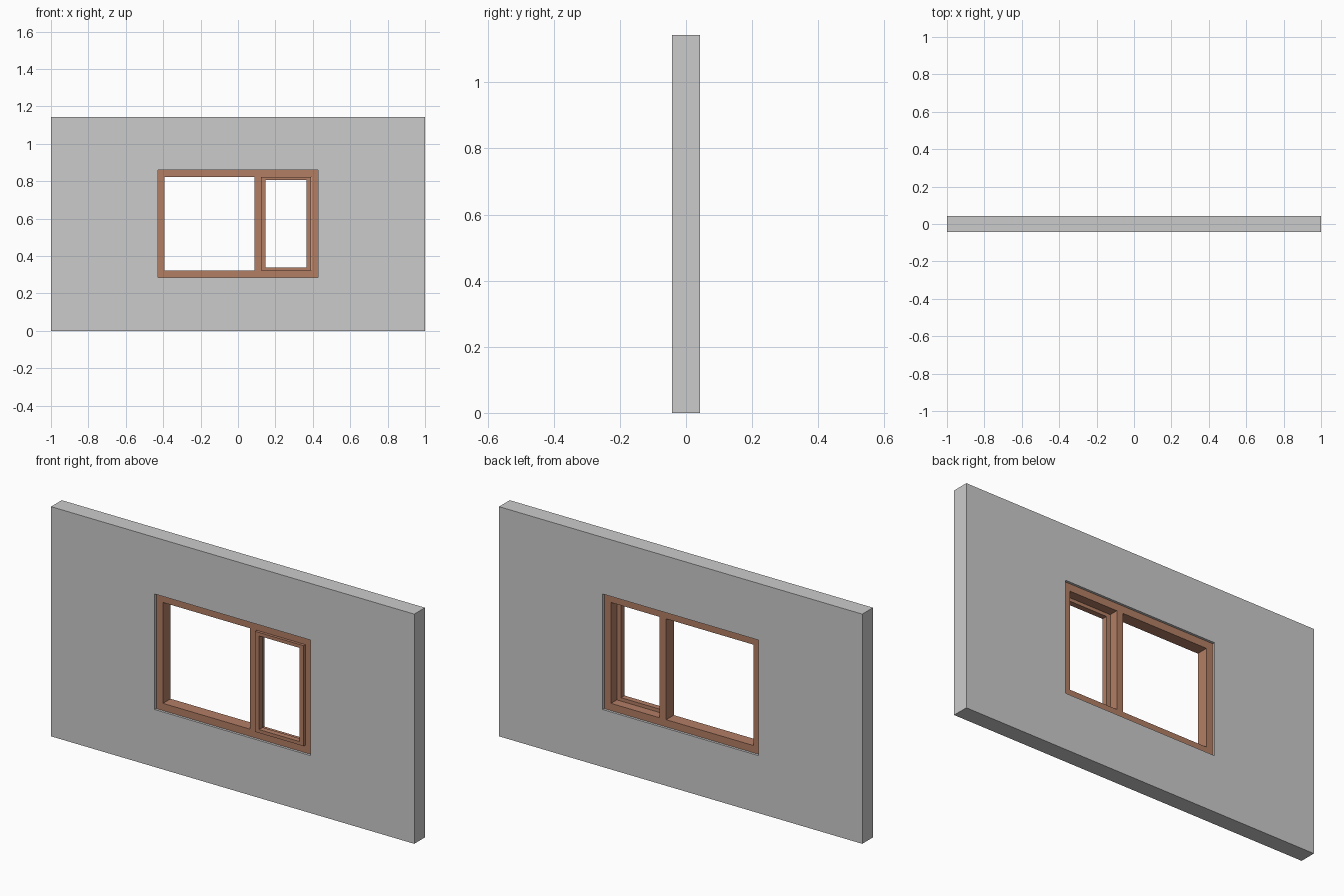
import bpy, bmesh

if "Cube" in bpy.data.objects:
    bpy.data.objects.remove(bpy.data.objects["Cube"])

wood = bpy.data.materials.new("brown_wood")
wood.diffuse_color = (0.45, 0.21, 0.13, 1)
wood.use_nodes = True
wood.node_tree.nodes["Principled BSDF"].inputs["Base Color"].default_value = wood.diffuse_color


def make_object(name, bm, mat=None):
    bmesh.ops.recalc_face_normals(bm, faces=bm.faces)
    mesh = bpy.data.meshes.new(name)
    bm.to_mesh(mesh)
    bm.free()
    obj = bpy.data.objects.new(name, mesh)
    bpy.context.collection.objects.link(obj)
    if mat:
        mesh.materials.append(mat)
    return obj


def ring(name, outer, inner, y0, y1, mat=None):
    """Rectangular surround; outer and inner are (x0, x1, z0, z1)."""
    bm = bmesh.new()
    loops = []
    for (x0, x1, z0, z1), y in ((outer, y0), (inner, y0), (inner, y1), (outer, y1)):
        corners = ((x0, z0), (x1, z0), (x1, z1), (x0, z1))
        loops.append([bm.verts.new((x, y, z)) for x, z in corners])
    for k in range(4):
        a, b = loops[k], loops[(k + 1) % 4]
        for i in range(4):
            j = (i + 1) % 4
            bm.faces.new((a[i], a[j], b[j], b[i]))
    return make_object(name, bm, mat)


def box(name, x0, x1, y0, y1, z0, z1, mat=None):
    bm = bmesh.new()
    bmesh.ops.create_cube(bm, size=1)
    for v in bm.verts:
        v.co = (x1 if v.co.x > 0 else x0, y1 if v.co.y > 0 else y0, z1 if v.co.z > 0 else z0)
    return make_object(name, bm, mat)


# Wall with window opening
opening = (-0.429, 0.429, 0.286, 0.861)
ring("wall", (-1, 1, 0, 1.143), opening, -0.042, 0.042)

# Fixed outer frame, set slightly back from both wall faces
light = (-0.392, 0.392, 0.322, 0.824)
ring("window_frame", opening, light, -0.03, 0.03, wood)

# Upright dividing the two lights
box("mullion", 0.088, 0.124, -0.03, 0.03, light[2], light[3], wood)

# Narrow opening sash on the right, standing proud of the frame
sash = (0.124, 0.391, 0.323, 0.823)
ring("sash", sash, (0.146, 0.367, 0.34, 0.806), -0.042, -0.014, wood)
